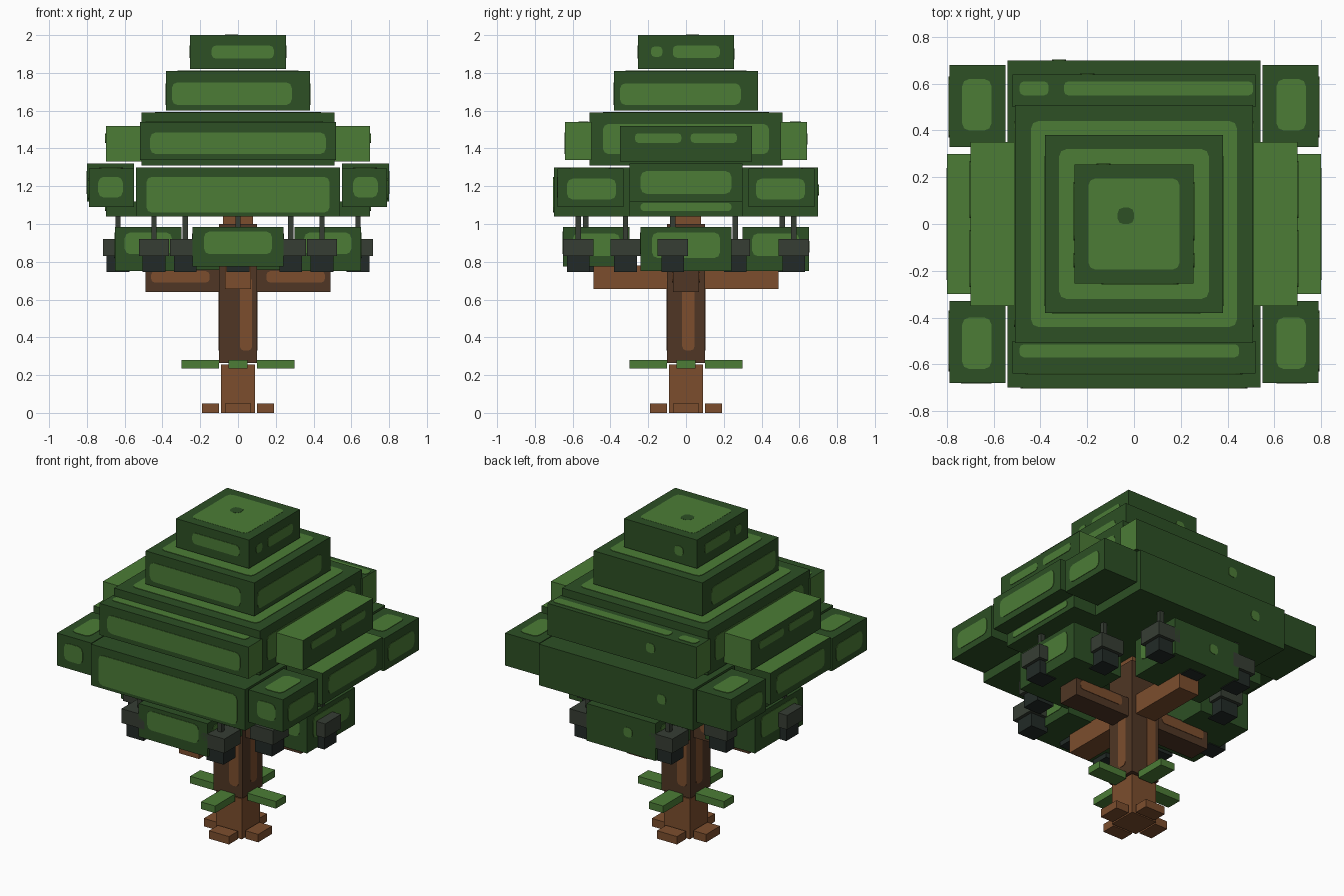
import bpy, bmesh, math
from mathutils import Vector

cube = bpy.data.objects.get("Cube")
if cube:
    bpy.data.objects.remove(cube, do_unlink=True)


def material(name, red, green, blue):
    mat = bpy.data.materials.new(name)
    mat.use_nodes = True
    color = (red, green, blue, 1)
    mat.diffuse_color = color
    shader = mat.node_tree.nodes["Principled BSDF"]
    shader.inputs["Base Color"].default_value = color
    shader.inputs["Roughness"].default_value = 1
    return mat


DARK_LEAF = material("dark leaf green", .026, .08, .018)
LIGHT_LEAF = material("light leaf green", .072, .202, .037)
DARK_BARK = material("dark bark brown", .08, .037, .018)
LIGHT_BARK = material("light bark brown", .202, .076, .027)
CAP_GREY = material("pod cap grey", .037, .048, .034)
POD_BLACK = material("pod dark grey", .016, .023, .02)
AXES = {"x": (0, 1, 2), "y": (1, 0, 2), "z": (2, 0, 1)}


def finish(name, bm, mats):
    bmesh.ops.recalc_face_normals(bm, faces=bm.faces)
    mesh = bpy.data.meshes.new(name)
    bm.to_mesh(mesh)
    bm.free()
    for mat in mats:
        mesh.materials.append(mat)
    obj = bpy.data.objects.new(name, mesh)
    bpy.context.collection.objects.link(obj)
    return obj


def box(name, xs, ys, zs, mat, accent=None, accent_axes=""):
    """Block spanning three ranges; faces along accent_axes get the accent colour."""
    bm = bmesh.new()
    bmesh.ops.create_cube(bm, size=1)
    spans = [sorted(span) for span in (xs, ys, zs)]
    for vert in bm.verts:
        vert.co = Vector([span[0] if c < 0 else span[1] for c, span in zip(vert.co, spans)])
    bm.normal_update()
    for face in bm.faces:
        for axis in accent_axes:
            value = face.normal[AXES[axis][0]]
            if value > .5 or (value < -.5 and axis != "z"):
                face.material_index = 1
    return finish(name, bm, [mat, accent] if accent else [mat])


def patch(name, side, level, us, vs, mat=LIGHT_LEAF, lift=.003):
    """Thin rounded plate on a face looking along side, such as '-y'."""
    sign = -1 if side[0] == "-" else 1
    normal, first, second = AXES[side[1]]
    (u0, u1), (v0, v1) = sorted(us), sorted(vs)
    radius = min(.03, (u1 - u0) / 3, (v1 - v0) / 3)
    corners = [(u1, v1, -1, -1), (u0, v1, 1, -1), (u0, v0, 1, 1), (u1, v0, -1, 1)]
    bm = bmesh.new()
    verts = []
    for turn, (u, v, du, dv) in enumerate(corners):
        for step in range(3):
            angle = math.pi / 4 * (2 * turn + step)
            co = Vector()
            co[normal] = level
            co[first] = u + radius * (du + math.cos(angle))
            co[second] = v + radius * (dv + math.sin(angle))
            verts.append(bm.verts.new(co))
    face = bm.faces.new(verts)
    moved = bmesh.ops.extrude_face_region(bm, geom=[face])["geom"]
    for item in moved:
        if isinstance(item, bmesh.types.BMVert):
            item.co[normal] += sign * lift
    return finish(name, bm, [mat])


def both(half):
    return (-half, half)


# Trunk with bark strips
box("lower_trunk", both(.09), both(.09), (0, .255), LIGHT_BARK)
box("upper_trunk", both(.1), both(.1), (.265, 1), DARK_BARK)
box("trunk_top", both(.08), both(.08), (1, 1.05), LIGHT_BARK)
patch("front_bark", "-y", -.1, (.01, .075), (.33, .72), LIGHT_BARK)
patch("back_bark", "+y", .1, (-.075, -.01), (.33, .72), LIGHT_BARK)
for s in (-1, 1):
    patch("side_bark", "+x" if s > 0 else "-x", s * .1, (-.02, .045), (.33, .72), LIGHT_BARK)

# Roots, leaf collar and branches, in a cross
for s in (-1, 1):
    for name, reach, half, zs, mat in (
            ("root", (.1, .19), .07, (0, .05), LIGHT_BARK),
            ("collar_leaf", (.1, .3), .05, (.235, .28), LIGHT_LEAF)):
        span = [s * r for r in reach]
        box(name + "_side", span, both(half), zs, mat)
        box(name + "_end", both(half), span, zs, mat)
    span = (s * .1, s * .49)
    box("branch_side", span, both(.07), (.64, .76), DARK_BARK)
    box("branch_end", both(.07), span, (.655, .78), LIGHT_BARK)
    for way, level in (("-y", -.07), ("+y", .07)):
        patch("branch_bark", way, level, (s * .15, s * .46), (.69, .75), LIGHT_BARK)

# Lowest foliage: four blocks in a cross
for s in (-1, 1):
    span, inner = (s * .3, s * .65), (s * .35, s * .6)
    side, end = ("+x", "+y") if s > 0 else ("-x", "-y")
    box("low_leaf_side", span, both(.24), (.75, .985), DARK_LEAF)
    box("low_leaf_end", both(.24), span, (.75 if s > 0 else .775, .985), DARK_LEAF)
    patch("low_side_patch", side, s * .65, both(.18), (.82, .955))
    patch("low_flank_patch", "-y", -.24, inner, (.84, .955))
    for t in (-1, 1):
        patch("low_end_flank", "+x" if t > 0 else "-x", t * .24, inner, (.83, .95))
patch("low_front_patch", "-y", -.65, both(.18), (.84, .96))

# Hanging pods: stem, cap and pod
spots = [(0, -.53), (0, .51)]
for s in (-1, 1):
    spots += [(s * .28, -.57), (s * .28, .57), (s * .445, -.32), (s * .445, .26), (s * .635, -.07)]
for x, y in spots:
    for name, half, zs, mat in (("pod_stem", .014, (.92, 1.04), CAP_GREY),
                                ("pod_cap", .08, (.83, .92), CAP_GREY),
                                ("pod", .06, (.745, .83), POD_BLACK)):
        box(name, (x - half, x + half), (y - half, y + half), zs, mat)

# Widest foliage layer
box("wide_layer", both(.54), both(.7), (1.04, 1.3), DARK_LEAF)
patch("wide_front_patch", "-y", -.7, both(.485), (1.06, 1.25))
for s in (-1, 1):
    side = "+x" if s > 0 else "-x"
    box("wide_side_lower", (s * .54, s * .7), both(.3), (1.04, 1.12), DARK_LEAF)
    box("wide_side_upper", (s * .55, s * .8), both(.3), (1.12, 1.32), DARK_LEAF, LIGHT_LEAF, "z")
    patch("side_lower_patch", side, s * .7, both(.24), (1.07, 1.11))
    patch("side_upper_patch", side, s * .8, both(.24), (1.16, 1.28))
    for t in (-1, 1):
        box("corner_leaf", (s * .55, s * .79), (t * .33, t * .68), (1.09, 1.295), DARK_LEAF)
        patch("corner_top_patch", "+z", 1.295, (s * .61, s * .735), (t * .4, t * .62))
        patch("corner_side_patch", side, s * .79, (t * .37, t * .63), (1.13, 1.24))
    patch("corner_front_patch", "-y", -.68, (s * .61, s * .74), (1.14, 1.25))

# Middle foliage layer with four add-on blocks
box("middle_layer", both(.51), both(.51), (1.31, 1.59), DARK_LEAF)
patch("middle_top_patch", "+z", 1.59, both(.44), both(.44))
for s in (-1, 1):
    side = "+x" if s > 0 else "-x"
    box("middle_end", both(.52), (s * .5, s * .64), (1.34, 1.54), DARK_LEAF, LIGHT_LEAF, "x")
    box("middle_side", (s * .5, s * .7), both(.35), (1.33, 1.52), DARK_LEAF, LIGHT_LEAF, "yz")
    patch("middle_core_patch", side, s * .51, both(.44), (1.37, 1.53))
    for t in (-1, 1):
        patch("middle_side_patch", side, s * .7, (t * .025, t * .27), (1.43, 1.48))
patch("middle_front_patch", "-y", -.64, both(.465), (1.37, 1.485))
patch("front_ledge_patch", "+z", 1.54, (-.49, .45), (-.57, -.515))
patch("back_ledge_short", "+z", 1.54, (-.49, -.365), (.55, .61))
patch("back_ledge_long", "+z", 1.54, (-.3, .51), (.55, .61))

# Upper layer and crown
box("upper_layer", both(.38), both(.38), (1.6, 1.81), DARK_LEAF)
box("crown", both(.255), both(.255), (1.82, 2), DARK_LEAF)
patch("upper_top_patch", "+z", 1.81, both(.32), both(.32))
patch("crown_top_patch", "+z", 1.997, both(.195), both(.195), LIGHT_LEAF, .004)
patch("crown_spot", "+z", 1.999, (-.07, 0), (0, .07), DARK_LEAF)
patch("upper_front_patch", "-y", -.38, (-.35, .285), (1.63, 1.75))
patch("crown_front_patch", "-y", -.255, (-.14, .19), (1.875, 1.945))
for s in (-1, 1):
    side = "+x" if s > 0 else "-x"
    patch("upper_side_patch", side, s * .38, (-.35, .29), (1.63, 1.745))
    patch("crown_side_patch", side, s * .255, (-.07, .18), (1.88, 1.945))
    patch("crown_side_dot", side, s * .255, (-.185, -.125), (1.885, 1.94))

# Small spots on the back
for level, x, z in ((.255, -.13, 1.9), (.64, -.2, 1.45), (.7, -.32, 1.18), (.65, -.05, .88)):
    patch("back_spot", "+y", level, (x - .03, x + .03), (z - .03, z + .03))
